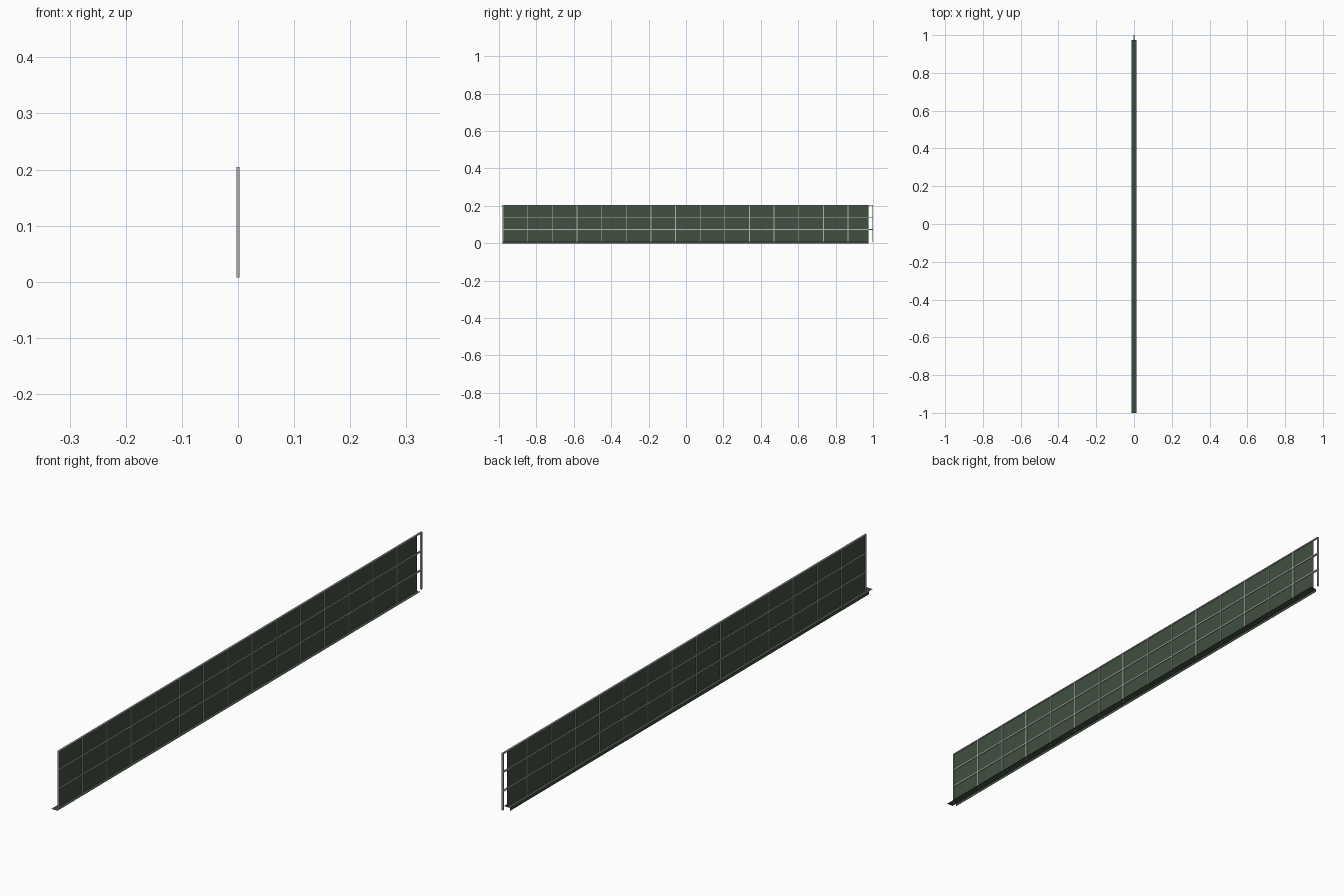
import bpy, bmesh

if "Cube" in bpy.data.objects:
    bpy.data.objects.remove(bpy.data.objects["Cube"])


def material(name, rgb):
    m = bpy.data.materials.new(name)
    m.diffuse_color = (*rgb, 1)
    m.use_nodes = True
    m.node_tree.nodes["Principled BSDF"].inputs["Base Color"].default_value = m.diffuse_color
    return m


GREY = material("metal grey", (0.46, 0.46, 0.46))
GREEN = material("mesh green", (0.054, 0.080, 0.054))


def finish(bm, name, mat):
    me = bpy.data.meshes.new(name)
    bm.to_mesh(me)
    bm.free()
    me.materials.append(mat)
    ob = bpy.data.objects.new(name, me)
    bpy.context.collection.objects.link(ob)
    return ob


def strip(name, profile, y0, y1, mat):
    """Sweep an open x/z profile along y as a thin sheet."""
    bm = bmesh.new()
    a = [bm.verts.new((x, y0, z)) for x, z in profile]
    b = [bm.verts.new((x, y1, z)) for x, z in profile]
    for i in range(len(profile) - 1):
        bm.faces.new((a[i], b[i], b[i + 1], a[i + 1]))
    return finish(bm, name, mat)


def bar(name, low, high):
    """Square bar filling the box between two corners."""
    bm = bmesh.new()
    bmesh.ops.create_cube(bm, size=1)
    for v in bm.verts:
        v.co = [lo + (c + 0.5) * (hi - lo) for c, lo, hi in zip(v.co, low, high)]
    return finish(bm, name, GREY)


# fence sheet, the flat strip along its foot and the lip below it
strip("fence_sheet", [(0, 0.01), (0, 0.204)], -0.98, 0.975, GREEN)
strip("foot_strip", [(-0.012, 0.010), (0.012, 0.010)], -1.0, 0.975, GREEN)
strip("foot_lip", [(-0.012, 0.0), (-0.012, 0.010)], -0.98, 0.975, GREEN)

# upright posts
W, T = 0.0027, 0.002
FIRST, LAST, COUNT = -0.978, 0.998, 16
for i in range(COUNT):
    y = FIRST + (LAST - FIRST) * i / (COUNT - 1)
    bar(f"post_{i + 1}", (-W, y - T, 0.008), (W, y + T, 0.205))

# long horizontal rails
for i, z in enumerate((0.074, 0.139, 0.203)):
    bar(f"rail_{i + 1}", (-W, FIRST, z - T), (W, LAST, z + T))
